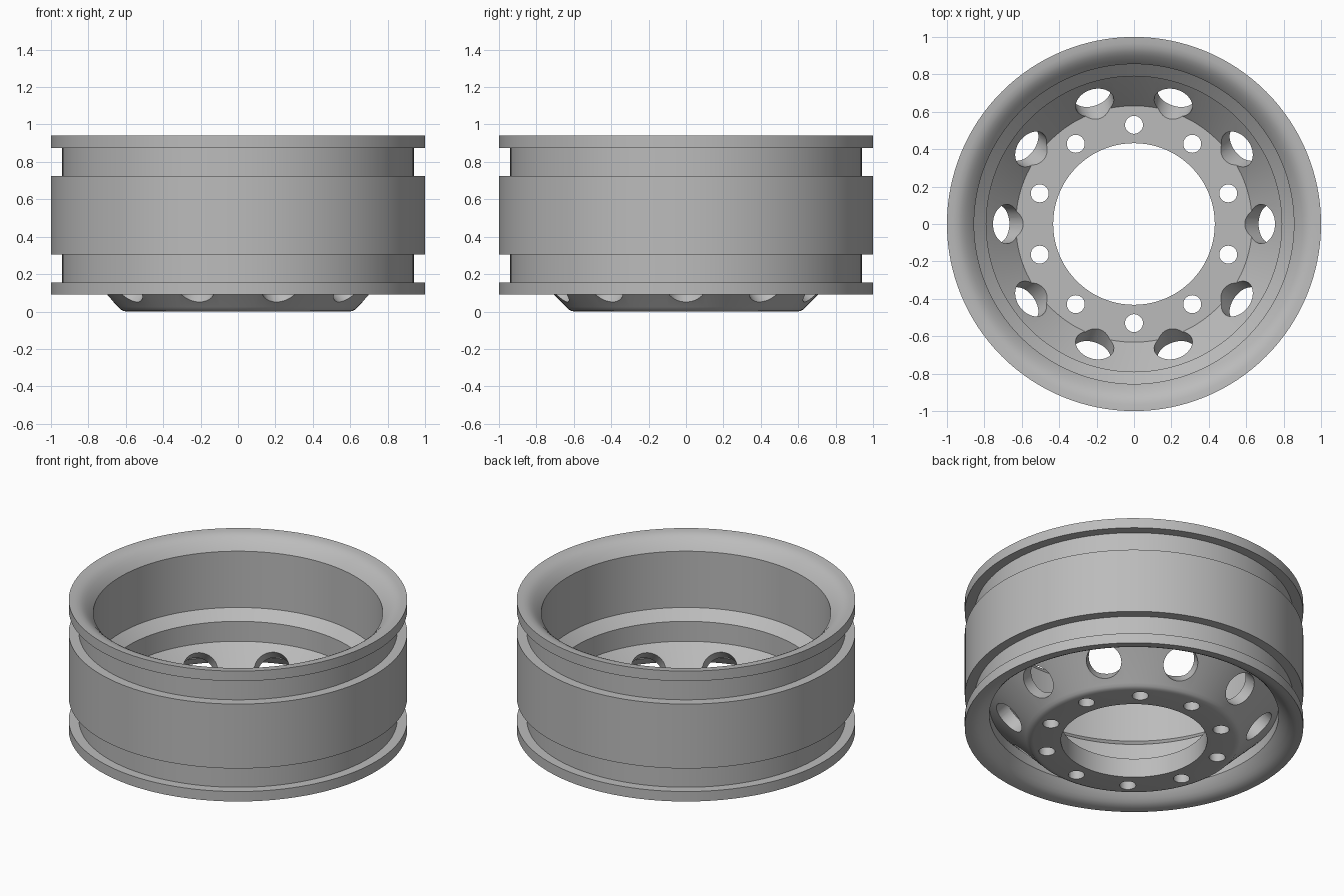
import bpy, bmesh
from math import pi, cos, sin, radians
from mathutils import Matrix, Vector

if "Cube" in bpy.data.objects:
    bpy.data.objects.remove(bpy.data.objects["Cube"], do_unlink=True)

SEGMENTS = 128
HOLES = 10

steel = bpy.data.materials.new("steel grey")
steel.use_nodes = True
grey = (0.5, 0.5, 0.5, 1)
steel.diffuse_color = grey
steel.node_tree.nodes["Principled BSDF"].inputs["Base Color"].default_value = grey


def make_object(name, bm):
    bmesh.ops.recalc_face_normals(bm, faces=bm.faces)
    mesh = bpy.data.meshes.new(name)
    bm.to_mesh(mesh)
    bm.free()
    mesh.materials.append(steel)
    obj = bpy.data.objects.new(name, mesh)
    bpy.context.scene.collection.objects.link(obj)
    return obj


def lathe(name, profile):
    """Revolve a closed (radius, height) profile around z."""
    bm = bmesh.new()
    verts = [bm.verts.new((r, 0, z)) for r, z in profile]
    edges = [bm.edges.new((v, verts[i - 1])) for i, v in enumerate(verts)]
    bmesh.ops.spin(bm, geom=verts + edges, cent=(0, 0, 0), axis=(0, 0, 1),
                   angle=2 * pi, steps=SEGMENTS, use_merge=True)
    bmesh.ops.remove_doubles(bm, verts=bm.verts, dist=1e-4)
    return make_object(name, bm)


def smooth(obj):
    bpy.ops.object.select_all(action='DESELECT')
    obj.select_set(True)
    bpy.context.view_layer.objects.active = obj
    bpy.ops.object.shade_smooth_by_angle(angle=radians(30))


# Rim barrel: flared lips, two outer grooves and a stepped inner wall
LOW, HIGH = 0.09, 0.94
flare = [(1.0, 0), (0.965, 0.002), (0.94, 0.008), (0.92, 0.018),
         (0.9, 0.033), (0.88, 0.053), (0.865, 0.07), (0.855, 0.083)]
outer = [(1.0, 0.155), (0.94, 0.155), (0.94, 0.305), (1.0, 0.305),
         (1.0, 0.725), (0.94, 0.725), (0.94, 0.875), (1.0, 0.875)]
inner = [(0.855, 0.49), (0.79, 0.43), (0.79, 0.28), (0.855, 0.25)]
top_lip = [(r, HIGH - d) for r, d in flare]
bottom_lip = [(r, LOW + d) for r, d in reversed(flare)]
rim = lathe("rim_barrel", outer + top_lip + inner + bottom_lip)

# Dished mounting disc with a centre bore
disc = lathe("mounting_disc", [
    (0.432, 0), (0.595, 0), (0.613, 0.003), (0.628, 0.011), (0.64, 0.025),
    (0.87, 0.255), (0.82, 0.33), (0.79, 0.3), (0.632, 0.125), (0.432, 0.125)])

# Bolt holes and slanted hand holes
cutters = bmesh.new()


def add_drill(radius, depth, centre, direction, sides):
    turn = Vector(direction).to_track_quat('Z', 'Y').to_matrix().to_4x4()
    bmesh.ops.create_cone(cutters, cap_ends=True, segments=sides, radius1=radius,
                          radius2=radius, depth=depth,
                          matrix=Matrix.Translation(centre) @ turn)


for i in range(HOLES):
    a = 2 * pi * i / HOLES
    c, s = cos(a), sin(a)
    add_drill(0.105, 0.32, (0.713 * c, 0.713 * s, 0.153), (c, s, -1), 40)
    b = a + pi / 2
    add_drill(0.048, 0.4, (0.53 * cos(b), 0.53 * sin(b), 0.06), (0, 0, 1), 32)

drill = make_object("hole_cutter", cutters)
drill.hide_render = True
cut = disc.modifiers.new("holes", 'BOOLEAN')
cut.operation = 'DIFFERENCE'
cut.solver = 'EXACT'
cut.object = drill
bpy.context.view_layer.update()
graph = bpy.context.evaluated_depsgraph_get()
drilled = bpy.data.meshes.new_from_object(disc.evaluated_get(graph))
disc.modifiers.clear()
disc.data = drilled
bpy.data.objects.remove(drill, do_unlink=True)

for part in (rim, disc):
    smooth(part)
